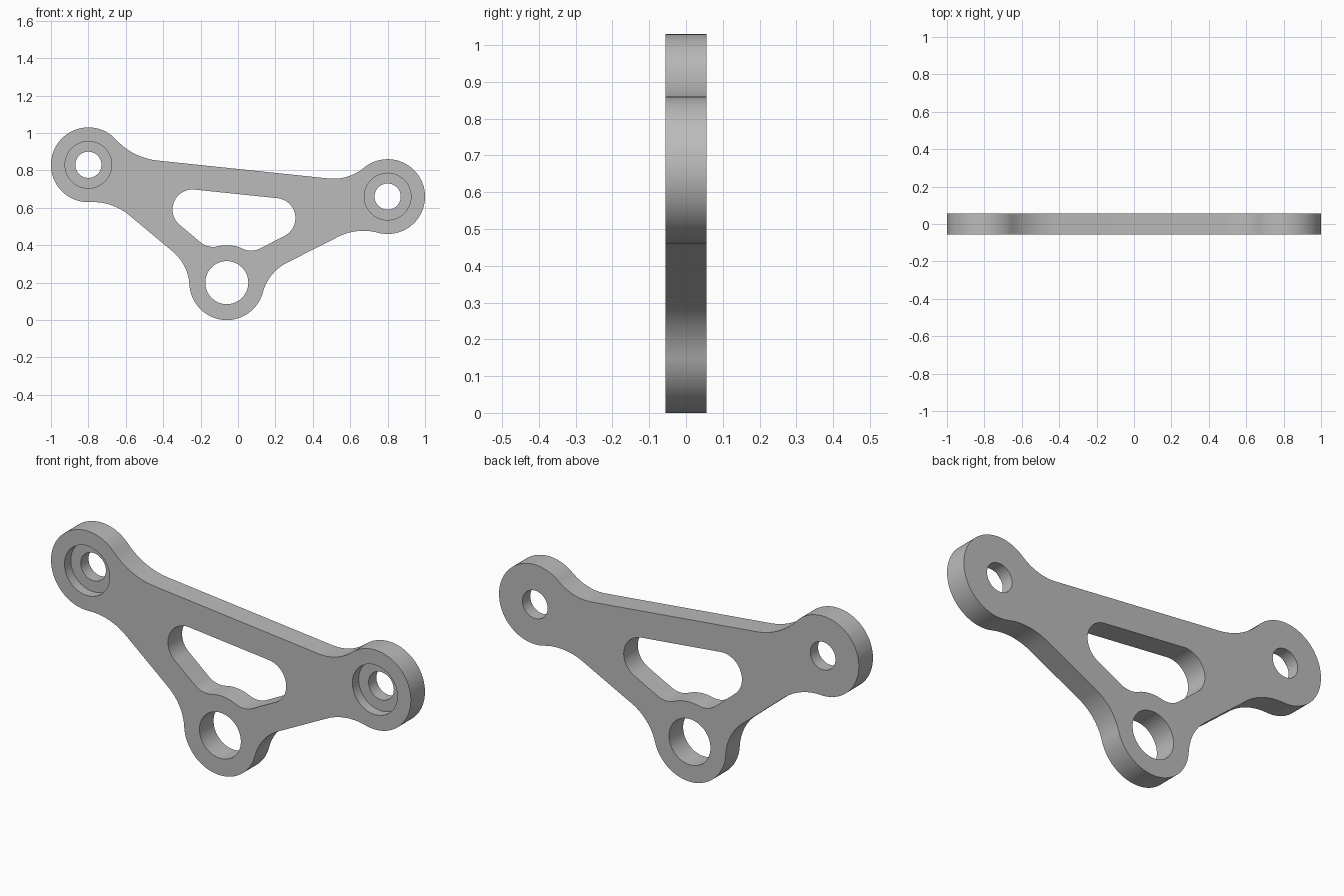
import bpy
import bmesh
import math
from mathutils import Vector

cube = bpy.data.objects.get("Cube")
if cube:
    bpy.data.objects.remove(cube, do_unlink=True)

HALF = 0.056          # half the plate thickness
BOSS = 0.2            # radius of the three bosses
WALL = 0.133          # strut width around the window
CORNER = 0.107        # window corner radius
BORE_DEPTH = 0.05
STEP = math.radians(4)

# Boss centres and the straight strut edges, counter-clockwise in the x-z plane
left_boss = Vector((0.8, 0.66))
right_boss = Vector((-0.8, 0.83))
lower_boss = Vector((-0.06, 0.2))
edge_low = (Vector((0.275, 0.313)), Vector((0.543, 0.449)))
edge_top = (Vector((0.436, 0.762)), Vector((-0.404, 0.85)))
edge_side = (Vector((-0.58, 0.559)), Vector((-0.356, 0.372)))


def fillet(boss, edge, radius, end, offset):
    """Centre of a circle touching a boss and lying at an offset from an edge."""
    along = (edge[1] - edge[0]).normalized()
    out = Vector((along.y, -along.x))
    h = (edge[0] - boss).dot(out) + offset
    t = math.sqrt(max((BOSS + radius) ** 2 - h * h, 0))
    return boss + out * h + along * (-t if end else t)


def blend(boss, edge, radius, end):
    return fillet(boss, edge, radius, end, radius), -radius


def pocket(edge, end):
    return fillet(lower_boss, edge, CORNER, end, -WALL - CORNER), CORNER


def belt(circles):
    """Outline running around signed circles joined by their tangents."""
    n = len(circles)
    angles = []
    for i, (c, r) in enumerate(circles):
        c2, r2 = circles[(i + 1) % n]
        d = c2 - c
        ratio = max(-1, min(1, (r - r2) / d.length))
        angles.append(math.atan2(d.y, d.x) - math.acos(ratio))
    points = []
    for i, (c, r) in enumerate(circles):
        sign = 1 if r > 0 else -1
        sweep = (sign * (angles[i] - angles[i - 1])) % math.tau
        if sweep > 6.2:
            sweep = 0
        count = max(1, math.ceil(sweep / STEP))
        for k in range(count + 1):
            a = angles[i - 1] + sign * sweep * k / count
            p = c + r * Vector((math.cos(a), math.sin(a)))
            if not points or (p - points[-1]).length > 1e-4:
                points.append(p)
    if (points[0] - points[-1]).length < 1e-4:
        points.pop()
    return points


def circle(centre, radius, count=72):
    return [centre + radius * Vector((math.cos(math.tau * k / count),
                                      math.sin(math.tau * k / count)))
            for k in range(count)]


def prism(name, outline, y0, y1):
    """Solid with the given x-z outline between two depths."""
    bm = bmesh.new()
    face = bm.faces.new([bm.verts.new((p.x, y0, p.y)) for p in outline])
    grown = bmesh.ops.extrude_face_region(bm, geom=[face])
    moved = [v for v in grown["geom"] if isinstance(v, bmesh.types.BMVert)]
    bmesh.ops.translate(bm, verts=moved, vec=(0, y1 - y0, 0))
    bmesh.ops.recalc_face_normals(bm, faces=bm.faces)
    mesh = bpy.data.meshes.new(name)
    bm.to_mesh(mesh)
    bm.free()
    obj = bpy.data.objects.new(name, mesh)
    bpy.context.collection.objects.link(obj)
    return obj


# Plate with blended bosses
plate = prism("bracket_plate", belt([
    (lower_boss, BOSS),
    blend(lower_boss, edge_low, 0.25, False),
    blend(left_boss, edge_low, 0.3, True),
    (left_boss, BOSS),
    blend(left_boss, edge_top, 0.25, False),
    blend(right_boss, edge_top, 0.35, True),
    (right_boss, BOSS),
    blend(right_boss, edge_side, 0.3, False),
    blend(lower_boss, edge_side, 0.25, True),
]), -HALF, HALF)

# Window, through holes and front counterbores
window = belt([
    (lower_boss, -BOSS),
    pocket(edge_low, False),
    (Vector((0.2, 0.545)), CORNER),
    (Vector((-0.243, 0.591)), CORNER),
    pocket(edge_side, True),
])
cutters = [prism("window_cutter", window, -0.2, 0.2),
           prism("lower_hole_cutter", circle(lower_boss, 0.115), -0.2, 0.2)]
for side, boss in (("left", left_boss), ("right", right_boss)):
    cutters.append(prism(side + "_hole_cutter", circle(boss, 0.07), -0.2, 0.2))
    cutters.append(prism(side + "_bore_cutter", circle(boss, 0.125),
                         -0.2, -HALF + BORE_DEPTH))

bpy.ops.object.select_all(action="DESELECT")
bpy.context.view_layer.objects.active = plate
plate.select_set(True)
for cutter in cutters:
    cutter.hide_render = True
    mod = plate.modifiers.new("cut", "BOOLEAN")
    mod.operation = "DIFFERENCE"
    mod.solver = "EXACT"
    mod.object = cutter
    bpy.ops.object.modifier_apply(modifier=mod.name)
    bpy.data.objects.remove(cutter, do_unlink=True)

# Finish
grey = bpy.data.materials.new("plain_grey")
grey.use_nodes = True
colour = (0.5, 0.5, 0.5, 1)
grey.diffuse_color = colour
grey.node_tree.nodes["Principled BSDF"].inputs["Base Color"].default_value = colour
plate.data.materials.clear()
plate.data.materials.append(grey)
bpy.ops.object.shade_smooth_by_angle(angle=math.radians(30))
